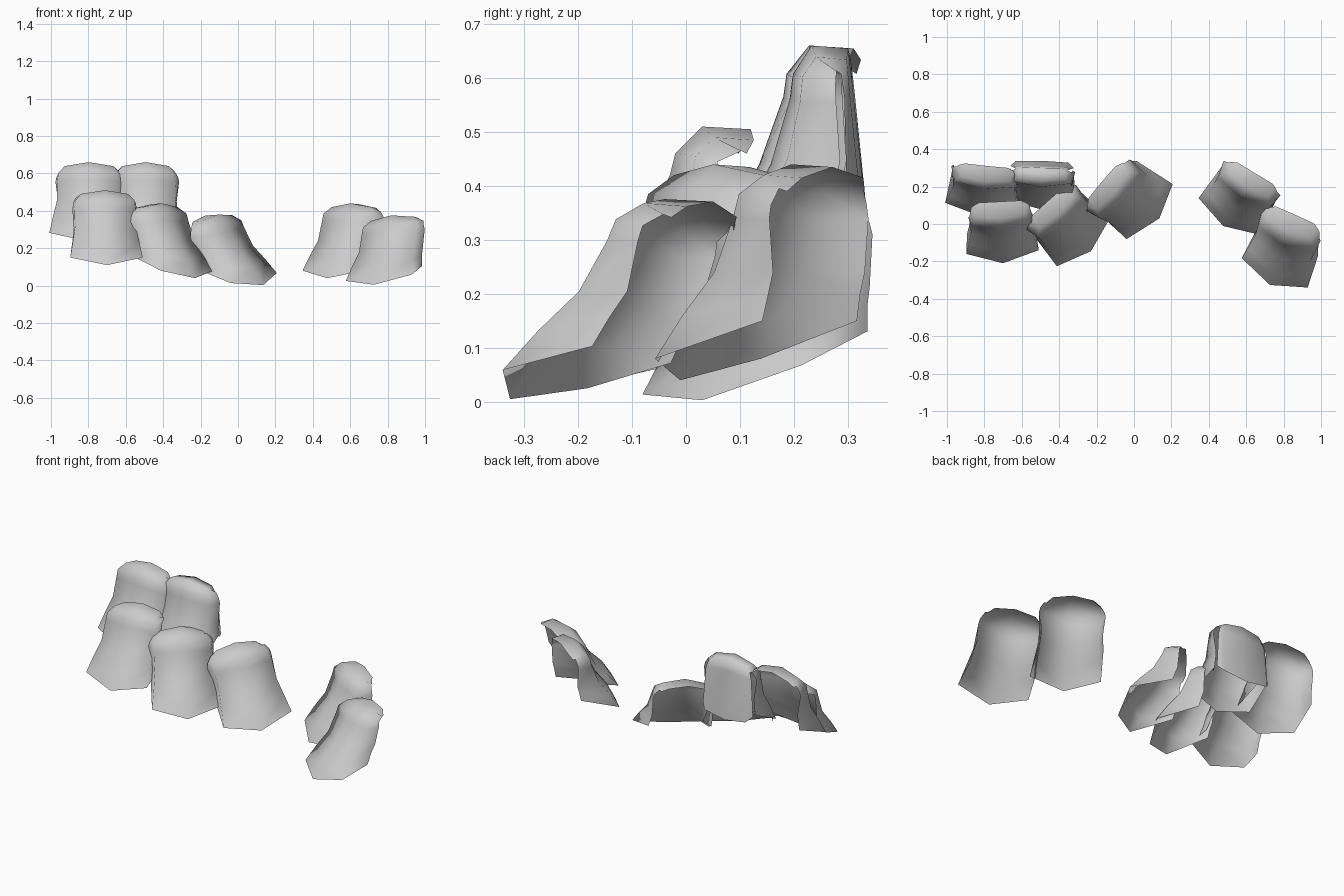
import bpy, bmesh
from math import radians
from mathutils import Matrix, Vector

if "Cube" in bpy.data.objects:
    bpy.data.objects.remove(bpy.data.objects["Cube"])

# Half profile of one open rock shell, bottom to back lip: centre, front corner, rear flank
ROWS = [
    [(0, -.19, 0), (.19, -.13, .04), (.17, .09, .11)],
    [(0, -.14, .10), (.175, -.08, .12), (.165, .10, .16)],
    [(0, -.07, .19), (.16, -.02, .20), (.165, .11, .20)],
    [(0, -.01, .31), (.16, .02, .30), (.178, .11, .30)],
    [(0, .00, .35), (.155, .03, .345), (.172, .11, .325)],
    [(0, .05, .40), (.125, .065, .38), (.152, .115, .355)],
    [(0, .14, .395), (.11, .14, .375), (.14, .125, .35)],
]
# Extra rows closing the rear of a rock
REAR = [
    [(0, .145, .33), (.13, .143, .32), (.155, .13, .31)],
    [(0, .16, .06), (.14, .155, .08), (.17, .12, .11)],
]


def rock(name, loc, yaw, scale, flank=1.0, roll=0, lean=0, closed=False):
    bm = bmesh.new()
    grid = []
    for i, row in enumerate(ROWS + (REAR if closed else [])):
        mid, corner, back = (Vector(p) for p in row)
        if i < 5:  # shallower side walls where wanted
            back = corner.lerp(back, flank)
        half = [mid, corner, back]
        left = [Vector((-p.x, p.y, p.z)) for p in (back, corner)]
        grid.append([bm.verts.new((p.x, p.y + lean * p.z, p.z)) for p in left + half])
    for a, b in zip(grid, grid[1:]):
        for j in range(4):
            bm.faces.new((a[j], a[j + 1], b[j + 1], b[j]))
    bm.transform(Matrix.Translation(loc) @ Matrix.Rotation(radians(yaw), 4, 'Z')
                 @ Matrix.Rotation(radians(roll), 4, 'Y') @ Matrix.Diagonal((*scale, 1)))
    mesh = bpy.data.meshes.new(name)
    bm.to_mesh(mesh)
    bm.free()
    for p in mesh.polygons:
        p.use_smooth = True
    bpy.context.collection.objects.link(bpy.data.objects.new(name, mesh))


# Left cluster, stepping down toward the middle
rock("rock_back_left", (-.80, .215, .24), -6, (1.04, .92, 1.05), lean=-.09)
rock("rock_back_inner", (-.495, .222, .24), -2, (1, .75, 1.05), lean=-.09, closed=True)
rock("rock_front_left", (-.71, -.02, .11), 3, (1.02, 1, 1), .5)
rock("rock_middle", (-.357, -.004, .04), 42, (1, 1, 1), lean=.06)
rock("rock_centre", (-.01, .152, .003), 50, (1.02, 1, .95), roll=-8, lean=.08)
# Right pair
rock("rock_right_back", (.575, .152, .04), -31, (1, 1, 1))
rock("rock_right_front", (.812, -.135, .005), -24, (1.02, 1.1, .93), .7, roll=-5, lean=.08)
